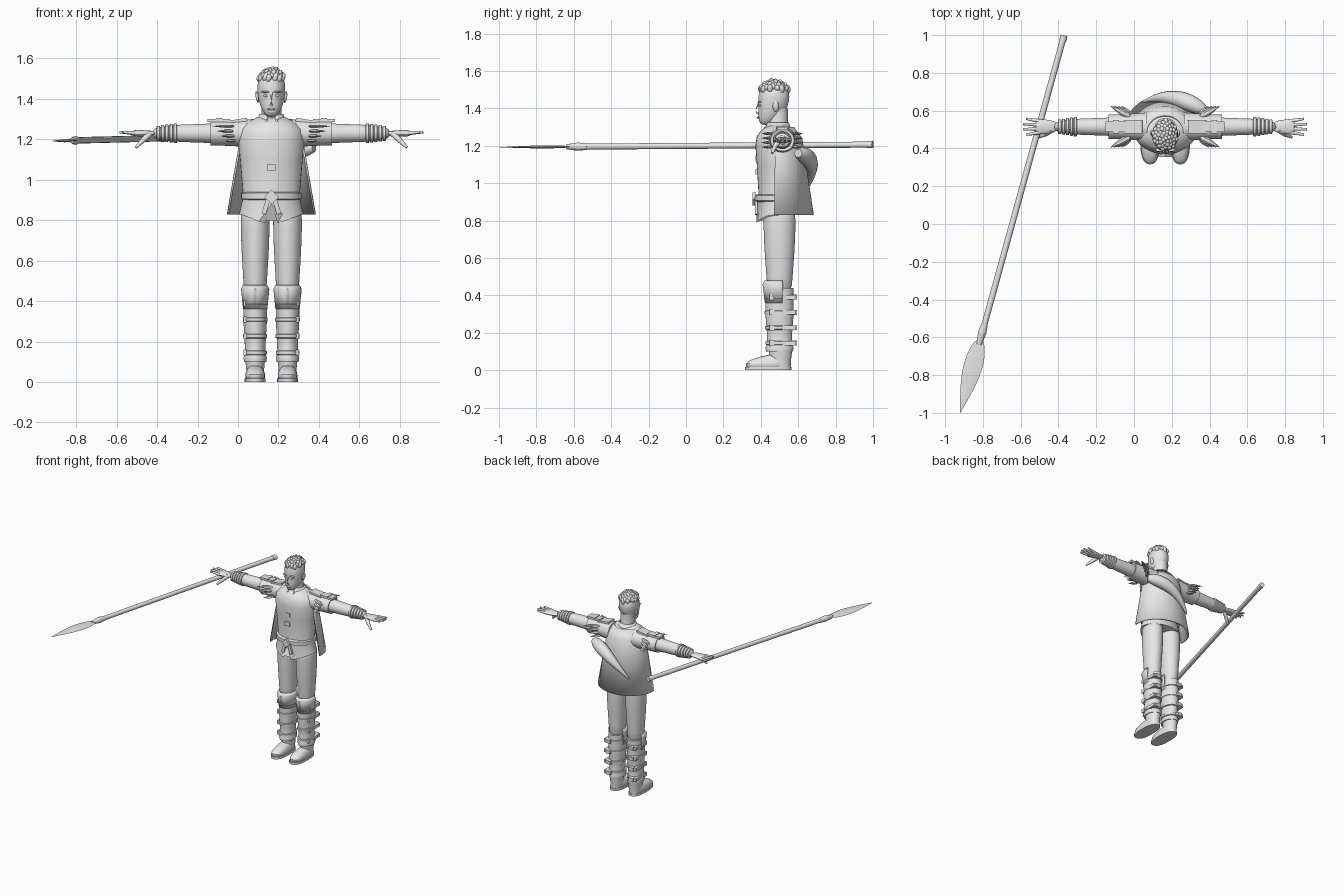
import bpy, bmesh, math
from mathutils import Vector, Matrix
from math import sin, cos, pi, sqrt

FIGURE_X = .165  # the figure stands beside the centre because of the long spear
ARM_Y, ARM_Z = .515, 1.23
LEG_X, LEG_Y = .08, .5
BODY_Y, HEAD_Y = .49, .47

old = bpy.data.objects.get("Cube")
if old:
    bpy.data.objects.remove(old, do_unlink=True)

grey = bpy.data.materials.new("light_grey")
grey.use_nodes = True
grey.diffuse_color = (.8, .8, .8, 1)
grey.node_tree.nodes["Principled BSDF"].inputs["Base Color"].default_value = grey.diffuse_color


def finish(name, bm, mirror=False, offset=FIGURE_X, solid=0, rounded=False):
    """Turn a bmesh into a shaded object, optionally thickened, rounded and mirrored."""
    bmesh.ops.recalc_face_normals(bm, faces=bm.faces[:])
    mesh = bpy.data.meshes.new(name)
    bm.to_mesh(mesh)
    bm.free()
    mesh.materials.append(grey)
    part = bpy.data.objects.new(name, mesh)
    bpy.context.collection.objects.link(part)
    part.location.x = offset
    bpy.ops.object.select_all(action='DESELECT')
    part.select_set(True)
    bpy.context.view_layer.objects.active = part
    bpy.ops.object.shade_smooth_by_angle(angle=math.radians(40))
    if solid:
        part.modifiers.new("thickness", 'SOLIDIFY').thickness = solid
    if rounded:
        subdivision = part.modifiers.new("rounding", 'SUBSURF')
        subdivision.levels = subdivision.render_levels = 1
    if mirror:
        part.modifiers.new("mirror", 'MIRROR').use_mirror_merge = False
    return part


def skin(bm, rings, closed=True):
    """Bridge rings of points, capping the ends of closed ones."""
    rows = [[bm.verts.new(point) for point in ring] for ring in rings]
    count = len(rows[0])
    for low, high in zip(rows, rows[1:]):
        for i in range(count if closed else count - 1):
            j = (i + 1) % count
            bm.faces.new((low[i], low[j], high[j], high[i]))
    if closed:
        bm.faces.new(rows[0])
        bm.faces.new(rows[-1])


def oval(axis, centre, aspect, along, radius, shift=0, count=32, arc=None, power=1):
    """Cross-section at a place along an axis; the second radius is scaled by aspect."""
    start, end = arc or (0, 2 * pi)
    points = []
    for i in range(count):
        angle = start + (end - start) * i / (count - 1 if arc else count)
        c, s = cos(angle), sin(angle)
        u = centre[0] + radius * math.copysign(abs(c) ** power, c)
        v = centre[1] + shift + radius * aspect * math.copysign(abs(s) ** power, s)
        points.append((along, u, v) if axis == 'x' else (u, v, along))
    return points


def loft(name, axis, centre, aspect, rings, arc=None, power=1, **options):
    bm = bmesh.new()
    skin(bm, [oval(axis, centre, aspect, *ring, arc=arc, power=power) for ring in rings], arc is None)
    return finish(name, bm, **options)


def bands(name, axis, centre, aspect, rings, half, **options):
    """Raised bands with bevelled edges around a limb."""
    bm = bmesh.new()
    for along, radius in rings:
        steps = ((-half, .9), (-half * .7, 1), (half * .7, 1), (half, .9))
        skin(bm, [oval(axis, centre, aspect, along + step, radius * grow) for step, grow in steps])
    return finish(name, bm, **options)


def tubes(name, paths, sides=12, flat=1, **options):
    """Tubes along paths of (point, radius); flat squashes the section."""
    bm = bmesh.new()
    for path in paths:
        points = [Vector(point) for point, radius in path]
        rings = []
        for i, (point, radius) in enumerate(path):
            heading = (points[min(i + 1, len(points) - 1)] - points[max(i - 1, 0)]).normalized()
            side = heading.cross(Vector((0, 0, 1))).normalized()
            up = side.cross(heading) * flat
            turns = [2 * pi * k / sides for k in range(sides)]
            rings.append([points[i] + radius * (side * cos(a) + up * sin(a)) for a in turns])
        skin(bm, rings)
    return finish(name, bm, **options)


def leaf(start, end, radius, steps=8):
    """Path that swells near its start and closes to a point."""
    start, end = Vector(start), Vector(end)
    return [(start.lerp(end, k / steps), radius * (sin(pi * (k / steps) ** .7) + .04)) for k in range(steps + 1)]


def solids(name, items, ball=False, tilt=0, **options):
    """Boxes or balls given as (centre, size)."""
    bm = bmesh.new()
    for centre, size in items:
        place = Matrix.Translation(centre) @ Matrix.Rotation(tilt, 4, 'Y') @ Matrix.Diagonal((*size, 1))
        if ball:
            bmesh.ops.create_icosphere(bm, subdivisions=2, radius=.5, matrix=place)
        else:
            bmesh.ops.create_cube(bm, size=1, matrix=place)
    return finish(name, bm, **options)


# Head, neck and face
loft("head", 'z', (0, HEAD_Y), 1.2, [(1.31, .02, -.04), (1.33, .04, -.035), (1.38, .062, -.01),
                                     (1.44, .07), (1.49, .07), (1.53, .04)], rounded=True)
loft("neck", 'z', (0, BODY_Y), 1.1, [(1.27, .06), (1.31, .05), (1.4, .05)])
tubes("nose", [[((0, .39, 1.43), .006), ((0, .37, 1.385), .013), ((0, .39, 1.37), .008)]])
solids("lips", [((0, .387, 1.35), (.04, .02, .012))], ball=True)
solids("brows", [((.03, .392, 1.435), (.045, .02, .01))], ball=True, mirror=True)
solids("eyes", [((.028, .395, 1.415), (.024, .016, .013))], ball=True, mirror=True)
solids("ears", [((.07, .48, 1.41), (.016, .035, .06))], ball=True, tilt=.15, mirror=True)

# Curly hair laid out as a spiral of knots over the crown
curls = []
for i in range(54):
    reach = sqrt((i + .5) / 54)
    spot = (.062 * reach * cos(i * 2.4), HEAD_Y + .075 * reach * sin(i * 2.4), 1.54 - .04 * reach ** 2)
    curls.append((spot, (.027, .03, .034 + .008 * (i % 3))))
solids("curly_hair", curls, ball=True, tilt=.3)

# Tunic with a pointed, split front hem
tunic = loft("tunic", 'z', (0, BODY_Y), .72, [(.83, .16), (.92, .14), (1.1, .155), (1.2, .165),
                                              (1.25, .155), (1.28, .125), (1.31, .07)])
for vertex in tunic.data.vertices:
    front = (BODY_Y - vertex.co.y) / .115
    if vertex.co.z < .84 and front > 0:
        vertex.co.z += .05 if abs(vertex.co.x) < .01 else -.045 * front ** 3
loft("collar", 'z', (0, BODY_Y), 1, [(1.28, .075), (1.325, .06)], arc=(-.4 * pi, 1.4 * pi), solid=.008)
solids("tunic_fastenings", [((0, .38, z), (.042, .016, .03)) for z in (1.06, 1.13)])
solids("collar_studs", [((.058, .43, 1.27), (.03, .02, .02)), ((.025, .42, 1.285), (.014, .014, .03))],
       ball=True, mirror=True)

# Belt, buckle and hanging ends
bands("belt", 'z', (0, BODY_Y), .82, [(.92, .15)], half=.02)
solids("belt_buckle", [((0, .365, .915), (.05, .018, .05))], tilt=pi / 4)
solids("belt_ends", [((.026, .375, .87), (.022, .014, .08))], tilt=-.3, mirror=True)

# Cape open at the front
loft("cape", 'z', (0, BODY_Y), .88, [(.83, .22), (1.15, .165), (1.24, .15), (1.3, .1)],
     arc=(-.1, pi + .1), solid=.01)

# Curved horn slung over the back
horn = []
for k in range(1, 20):
    t = k / 20
    horn.append(((.23 - .37 * t, .59 + .08 * sin(.8 * pi * t), 1.16 - .22 * t * t), .045 * sin(pi * t ** .6)))
tubes("back_horn", [horn])

# Sleeves, shoulder plates and feather fringe
loft("sleeves", 'x', (ARM_Y, ARM_Z), .93, [(.1, .075), (.2, .067), (.3, .064), (.295, .052)], mirror=True)
solids("shoulder_plates", [((.26, ARM_Y, 1.293), (.11, .056, .016)), ((.26, ARM_Y, 1.3), (.03, .07, .01))],
       mirror=True)
solids("shoulder_yokes", [((.17, ARM_Y, 1.29), (.1, .07, .018))], tilt=.15, mirror=True)
feathers = []
for side in (-1, 1):
    for k in range(4):
        height = ARM_Z + .035 - .024 * k
        feathers.append(leaf((.18, ARM_Y + side * .05, height), (.29 - .02 * k, ARM_Y + side * .11, height), .016))
tubes("shoulder_feathers", feathers, sides=6, flat=.5, mirror=True)

# Arms, bracelets and hands
loft("arms", 'x', (ARM_Y, ARM_Z), 1, [(.2, .05), (.3, .049), (.4, .044), (.48, .043), (.6, .025)],
     mirror=True, rounded=True)
bands("bracelets", 'x', (ARM_Y, ARM_Z), .95, [(.475 + .021 * k, .051 - .003 * k) for k in range(5)],
      half=.009, mirror=True)
loft("palms", 'x', (ARM_Y, ARM_Z), .4, [(.57, .028), (.61, .034), (.66, .043), (.69, .036)],
     mirror=True, rounded=True)
digits = [[((.6, ARM_Y - .015, ARM_Z), .016), ((.635, .475, 1.195), .013), ((.67, .46, 1.16), .007)]]
for k in (-1.5, -.5, .5, 1.5):
    knuckle = (.665, ARM_Y + .02 * k, ARM_Z)
    fingertip = (.753 - .008 * k * k, ARM_Y + .028 * k, ARM_Z + .006)
    digits.append([(knuckle, .011), (fingertip, .006)])
tubes("fingers", digits, mirror=True)

# Trousers
loft("trousers", 'z', (LEG_X, LEG_Y), 1.2, [(.88, .07), (.8, .072), (.7, .07), (.6, .065), (.5, .058), (.4, .055)],
     mirror=True, rounded=True)

# Greaves with knee plates, straps and buckles
loft("greaves", 'z', (LEG_X, LEG_Y), 1.3, [(.44, .058), (.3, .058), (.2, .052), (.14, .05), (.12, .058), (.1, .055)],
     mirror=True)
loft("knee_plates", 'z', (LEG_X, LEG_Y), 1.3, [(.48, .06), (.46, .07), (.36, .06)],
     arc=(pi - .2, 2 * pi + .2), solid=.01, mirror=True)
strap_heights = [.145 + .082 * k for k in range(4)]
bands("leg_straps", 'z', (LEG_X, LEG_Y), 1.3, [(z, .055 + .02 * z) for z in strap_heights], half=.011, mirror=True)
buckles = []
for z in strap_heights:
    buckles += [((.13, .46, z), (.014, .026, .03)), ((.125, .55, z), (.026, .07, .024)),
                ((.1, .58, z), (.04, .028, .026))]
solids("strap_buckles", buckles, mirror=True)

# Shoes and soles
loft("shoes", 'z', (LEG_X, .435), 2.4, [(0, .05), (.04, .05), (.06, .042, .02), (.085, .024, .06)],
     power=.8, mirror=True, rounded=True)
loft("shoe_ankles", 'z', (LEG_X, .505), 1.3, [(.01, .042), (.06, .044), (.12, .05)], mirror=True)
loft("soles", 'z', (LEG_X, .44), 2.4, [(0, .052), (.018, .052)], power=.8, mirror=True)

# Long spear lying across the right hand
butt, point = Vector((-.37, .998, 1.206)), Vector((-.92, -.998, 1.192))


def spear_part(name, start, end, start_radius, end_radius):
    path = [(butt.lerp(point, start), start_radius), (butt.lerp(point, end), end_radius)]
    tubes(name, [path], offset=0)


spear_part("spear_shaft", 0, .8, .016, .016)
spear_part("spear_butt_cap", 0, .016, .019, .019)
spear_part("spear_collar", .765, .79, .017, .022)
spear_part("spear_socket", .79, .82, .022, .013)
tubes("spear_blade", [leaf(butt.lerp(point, .8), point, .048, steps=12)], sides=4, flat=.16, offset=0)
